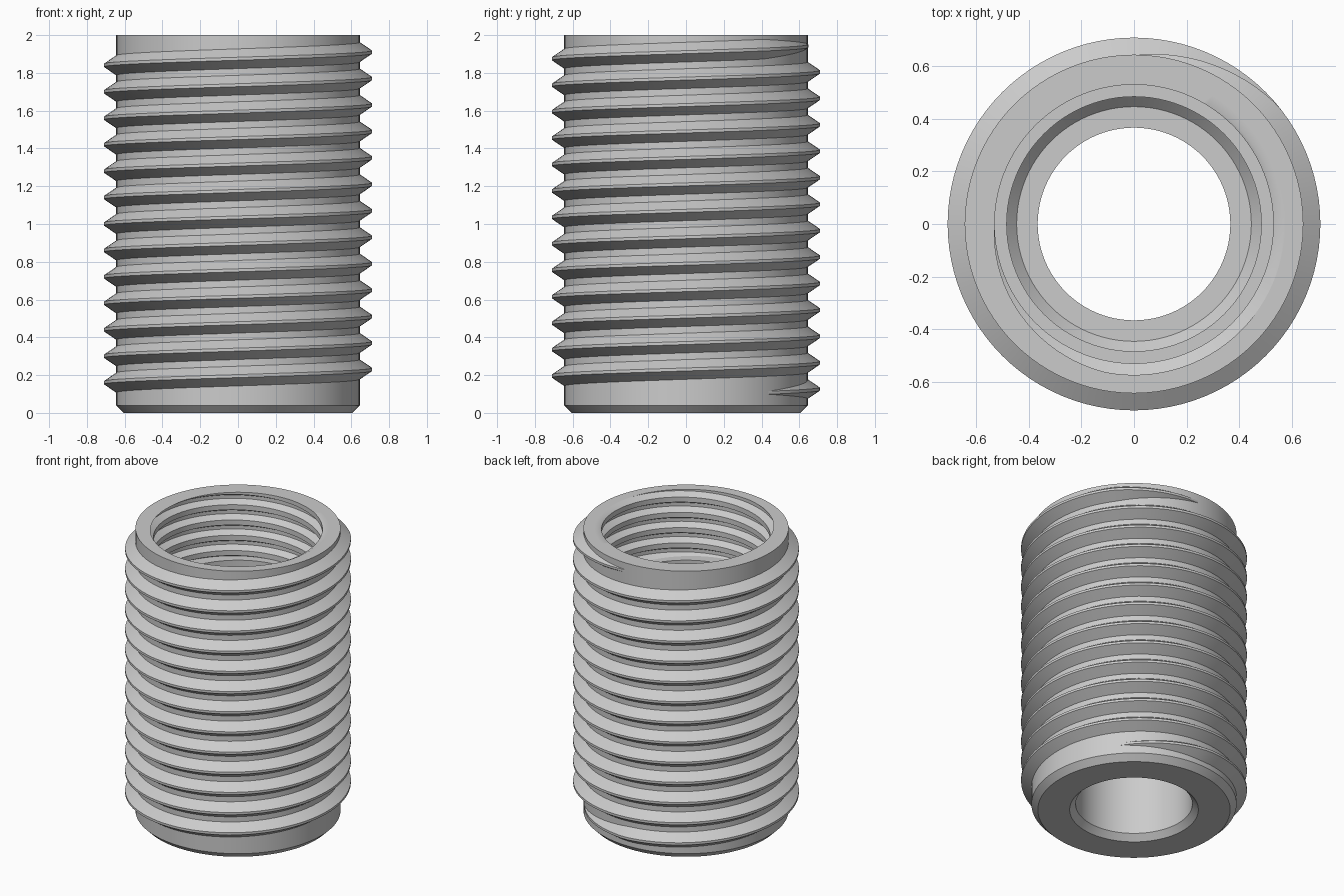
import bpy, bmesh
from math import sin, cos, pi

SEG = 96

old = bpy.data.objects.get("Cube")
if old:
    bpy.data.objects.remove(old, do_unlink=True)

steel = bpy.data.materials.new("plain_grey_steel")
steel.use_nodes = True
steel.diffuse_color = (0.6, 0.6, 0.6, 1)
steel.node_tree.nodes["Principled BSDF"].inputs["Base Color"].default_value = (0.6, 0.6, 0.6, 1)


def skin(bm, rings, loop):
    """Join neighbouring closed cross-sections with quads."""
    rows = [[bm.verts.new(p) for p in ring] for ring in rings]
    pairs = list(zip(rows, rows[1:]))
    if loop:
        pairs.append((rows[-1], rows[0]))
    for a, b in pairs:
        for i in range(len(a)):
            j = (i + 1) % len(a)
            bm.faces.new((a[i], a[j], b[j], b[i]))
    if not loop:
        bm.faces.new(rows[0])
        bm.faces.new(rows[-1])


def polar(r, turn, z):
    return (r * cos(2 * pi * turn), r * sin(2 * pi * turn), z)


def finish(bm, name):
    bmesh.ops.recalc_face_normals(bm, faces=bm.faces)
    mesh = bpy.data.meshes.new(name)
    bm.to_mesh(mesh)
    bm.free()
    mesh.materials.append(steel)
    obj = bpy.data.objects.new(name, mesh)
    bpy.context.collection.objects.link(obj)
    bpy.ops.object.select_all(action='DESELECT')
    obj.select_set(True)
    bpy.context.view_layer.objects.active = obj
    bpy.ops.object.shade_smooth_by_angle(angle=pi / 6)


def helix(start, end, section):
    """Cross-sections along a right-handed helix; start and end are in turns."""
    steps = round((end - start) * SEG)
    rings = []
    for k in range(steps + 1):
        t = start + k / SEG
        rings.append([polar(r, t, z) for r, z in section(t)])
    return rings


# Sleeve: chamfered foot, stepped bore and a wide threaded mouth
profile = [(0.405, 0), (0.605, 0), (0.645, 0.04), (0.645, 2), (0.575, 2),
           (0.575, 1.55), (0.485, 1.55), (0.485, 0.54), (0.447, 0.5),
           (0.367, 0.5), (0.367, 0.04)]
bm = bmesh.new()
skin(bm, [[polar(r, k / SEG, z) for r, z in profile] for k in range(SEG)], True)
finish(bm, "sleeve_body")

# Outer thread: fades in at the foot and out at the rim
OUT_START, OUT_END, FADE = 11 / SEG, 13.25, 0.14


def outer_section(t):
    fade = max(0, min(1, (t - OUT_START) / FADE, (OUT_END - t) / FADE))
    crest, base = 0.643 + 0.067 * fade, 0.63
    tip = 0.008
    foot = tip + (crest - base) * 0.68
    z = 0.09 + 0.14 * t
    return [(base, z - foot), (crest, z - tip), (crest, z + tip), (base, z + foot)]


bm = bmesh.new()
skin(bm, helix(OUT_START, OUT_END, outer_section), False)
finish(bm, "outer_thread")

# Inner thread: ridge inside the mouth, trimmed flush with the rim
PITCH = 0.106


def inner_section(t):
    z = 2 + PITCH * (t - 1 / 3)
    tip, foot = 0.165 * PITCH, 0.39 * PITCH
    return [(0.5755, z - foot), (0.531, z - tip), (0.531, z + tip), (0.5755, z + foot)]


bm = bmesh.new()
skin(bm, helix(-4.4, 1.1, inner_section), False)
geom = bm.verts[:] + bm.edges[:] + bm.faces[:]
bmesh.ops.bisect_plane(bm, geom=geom, plane_co=(0, 0, 2), plane_no=(0, 0, 1), clear_outer=True)
rim = [e for e in bm.edges if e.is_boundary]
cap = bmesh.ops.holes_fill(bm, edges=rim, sides=0)["faces"]
bmesh.ops.triangulate(bm, faces=cap)
finish(bm, "inner_thread")
